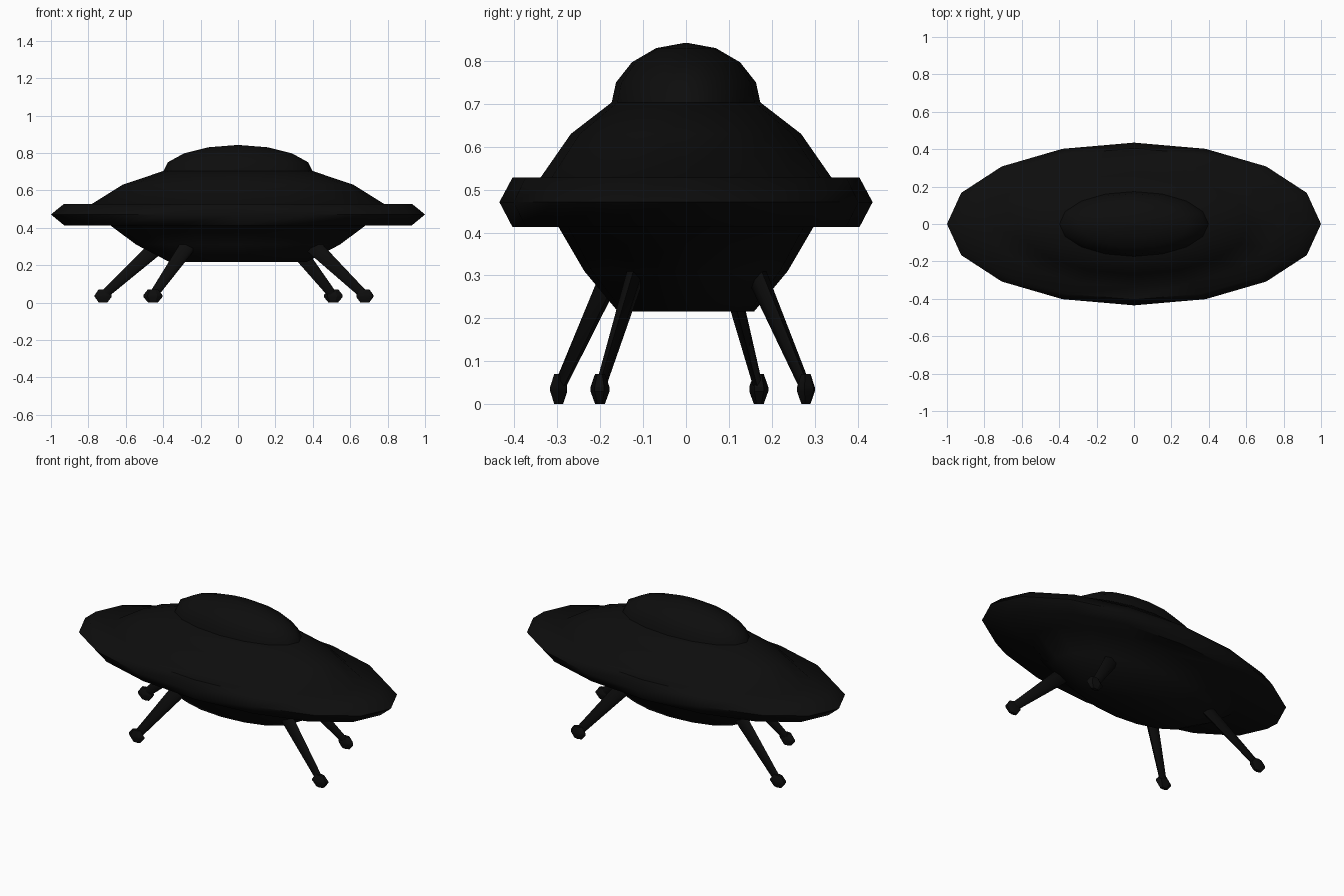
import bpy, bmesh, math
from mathutils import Vector

if "Cube" in bpy.data.objects:
    bpy.data.objects.remove(bpy.data.objects["Cube"])

SQUASH = 0.435  # the whole craft is an ellipse: y is this fraction of x

black = bpy.data.materials.new("near black metal")
black.diffuse_color = (0.004, 0.004, 0.004, 1)
black.use_nodes = True
black.node_tree.nodes["Principled BSDF"].inputs["Base Color"].default_value = black.diffuse_color


def finish(name, bm, angle):
    """Squash the part in y, then make a smooth-shaded object of it."""
    for v in bm.verts:
        v.co.y *= SQUASH
    bmesh.ops.recalc_face_normals(bm, faces=bm.faces)
    me = bpy.data.meshes.new(name)
    bm.to_mesh(me)
    bm.free()
    me.materials.append(black)
    ob = bpy.data.objects.new(name, me)
    bpy.context.collection.objects.link(ob)
    bpy.ops.object.select_all(action='DESELECT')
    ob.select_set(True)
    bpy.context.view_layer.objects.active = ob
    bpy.ops.object.shade_smooth_by_angle(angle=math.radians(angle))
    return ob


def loft(bm, rings):
    """Join rings of points with quads and cap both ends."""
    loops = [[bm.verts.new(p) for p in ring] for ring in rings]
    n = len(loops[0])
    for a, b in zip(loops, loops[1:]):
        for i in range(n):
            j = (i + 1) % n
            bm.faces.new((a[i], a[j], b[j], b[i]))
    bm.faces.new(loops[0][::-1])
    bm.faces.new(loops[-1])


def lathe(name, profile, sides, centre=(0, 0), start=0.0, angle=60):
    bm = bmesh.new()
    loft(bm, [[(centre[0] + r * math.cos(start + math.tau * i / sides),
                centre[1] + r * math.sin(start + math.tau * i / sides), z)
               for i in range(sides)] for r, z in profile])
    bmesh.ops.remove_doubles(bm, verts=bm.verts, dist=0.0005)
    return finish(name, bm, angle)


# Saucer hull with its pointed rim
lathe("saucer_hull", [(0.365, 0.216), (0.545, 0.31), (0.683, 0.413), (0.93, 0.413),
                      (1.0, 0.471), (0.93, 0.528), (0.78, 0.528), (0.617, 0.63),
                      (0.40, 0.703)], 16)

# Cockpit dome
lathe("cockpit_dome", [(0.40, 0.70), (0.375, 0.75), (0.29, 0.797),
                       (0.16, 0.83), (0.01, 0.842)], 16)

# Four splayed legs with feet, unevenly spaced around the hull
for name, deg in (("front_right", -34.2), ("back_right", 51.6),
                  ("back_left", 151.6), ("front_left", 236.3)):
    a = math.radians(deg)
    out = Vector((math.cos(a), math.sin(a), 0))
    side = Vector((-math.sin(a), math.cos(a), 0))
    low, high = out * 0.81 + Vector((0, 0, 0.045)), out * 0.45 + Vector((0, 0, 0.33))
    up = (high - low).normalized().cross(side)
    bm = bmesh.new()
    loft(bm, [[c + r * (math.cos(k * math.tau / 6) * side + math.sin(k * math.tau / 6) * up)
               for k in range(6)] for c, r in ((low, 0.024), (high, 0.045))])
    finish(name + "_leg", bm, 65)
    foot = out * 0.82
    lathe(name + "_foot", [(0.026, 0.0), (0.051, 0.03), (0.051, 0.04), (0.027, 0.07)],
          6, (foot.x, foot.y), a, 30)
